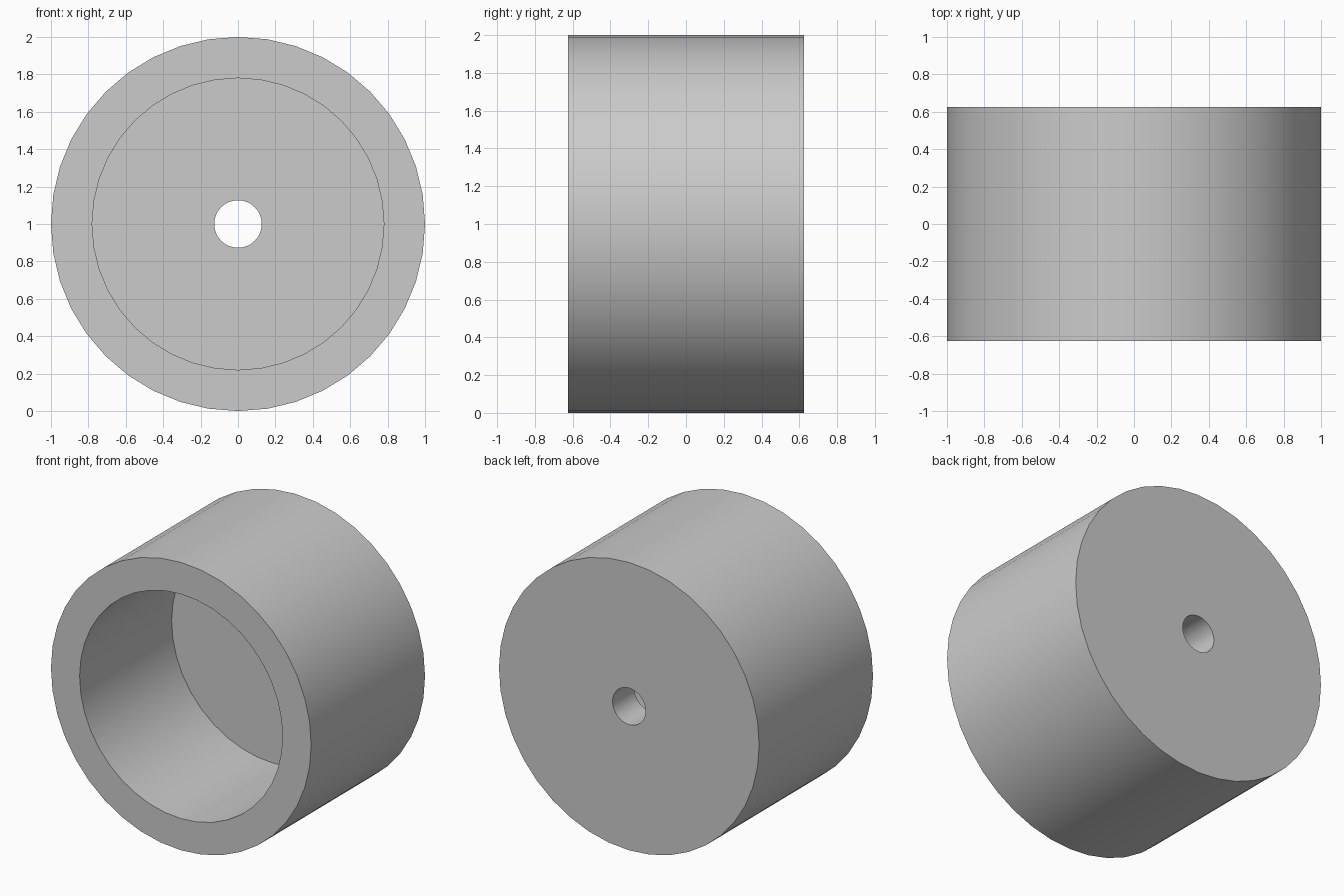
import bpy
import bmesh
from math import radians, tau
from mathutils import Vector

default_cube = bpy.data.objects.get("Cube")
if default_cube:
    bpy.data.objects.remove(default_cube, do_unlink=True)

OUTER, INNER, HOLE = 1.0, 0.78, 0.127
HALF_DEPTH, FLOOR = 0.625, 0.24
SEGMENTS = 40

# Plain grey material
grey = bpy.data.materials.new("light_grey")
grey.use_nodes = True
colour = (0.6, 0.6, 0.6, 1)
grey.diffuse_color = colour
grey.node_tree.nodes["Principled BSDF"].inputs["Base Color"].default_value = colour

# Closed wall section (radius, y): rim, cup wall, floor, through hole, back
floor_y = HALF_DEPTH - FLOOR
section = [(OUTER, -HALF_DEPTH), (INNER, -HALF_DEPTH), (INNER, floor_y),
           (HOLE, floor_y), (HOLE, HALF_DEPTH), (OUTER, HALF_DEPTH)]

# Revolve the section around the horizontal axis
bm = bmesh.new()
verts = [bm.verts.new((0, y, 1 + r)) for r, y in section]
edges = [bm.edges.new((a, b)) for a, b in zip(verts, verts[1:] + verts[:1])]
bmesh.ops.spin(bm, geom=verts + edges, cent=Vector((0, 0, 1)),
               axis=Vector((0, 1, 0)), angle=tau, steps=SEGMENTS)
bmesh.ops.remove_doubles(bm, verts=bm.verts, dist=0.0001)
bmesh.ops.recalc_face_normals(bm, faces=bm.faces)

mesh = bpy.data.meshes.new("cup_bushing")
bm.to_mesh(mesh)
bm.free()
mesh.materials.append(grey)

bushing = bpy.data.objects.new("cup_bushing", mesh)
bpy.context.collection.objects.link(bushing)

# Smooth the round walls, keep the rims sharp
bpy.ops.object.select_all(action="DESELECT")
bushing.select_set(True)
bpy.context.view_layer.objects.active = bushing
bpy.ops.object.shade_smooth_by_angle(angle=radians(30))
